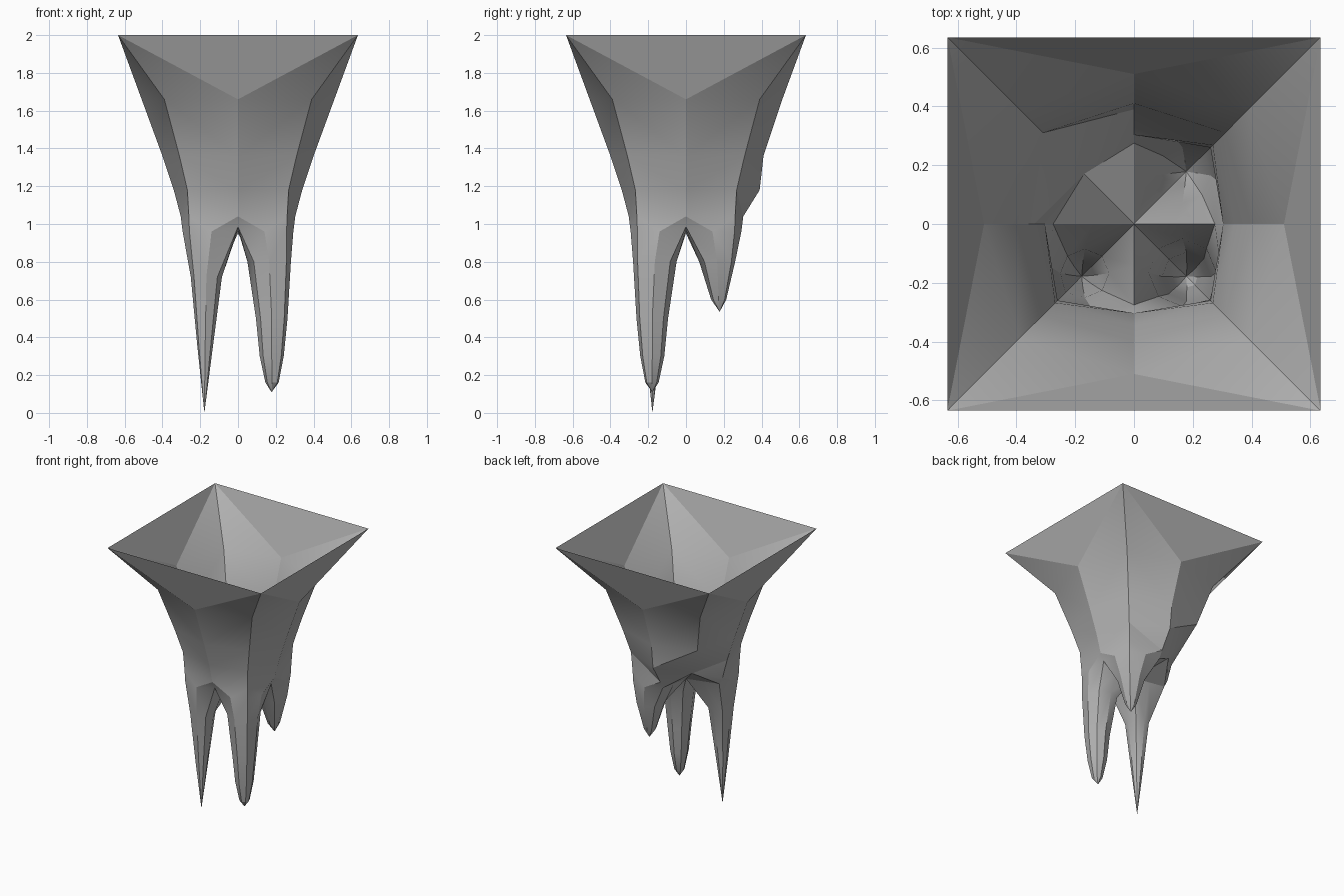
import bpy, bmesh, math
from mathutils import Vector

cube = bpy.data.objects.get("Cube")
if cube:
    bpy.data.objects.remove(cube)

stone = bpy.data.materials.new("grey_stone")
stone.use_nodes = True
COLOR = (0.45, 0.45, 0.45, 1)
stone.diffuse_color = COLOR
stone.node_tree.nodes["Principled BSDF"].inputs["Base Color"].default_value = COLOR

bm = bmesh.new()


def face(*points):
    bm.faces.new([bm.verts.new(p) for p in points])


def strip(upper, lower):
    """Quads between two rows of points."""
    for i in range(len(upper) - 1):
        face(upper[i], upper[i + 1], lower[i + 1], lower[i])


def fan_strip(upper, lower):
    """Two quarter rows (middle, corner, middle), folded along corner-to-middle lines."""
    for i in (0, 2):
        face(upper[i], upper[1], lower[i])
        face(upper[1], lower[1], lower[i])


# Funnel rows: height, distance of side middles, distance of corners
FUNNEL = [(2, 0.635, 0.635), (1.66, 0.51, 0.39), (1.36, 0.40, 0.31),
          (1.18, 0.34, 0.268), (1.04, 0.303, 0.26)]

# Legs by quadrant: rings of height, inner edge, outer edge; then tip height
LEGS = {
    (1, -1): ([(0.8, 0.05, 0.28), (0.5, 0.095, 0.262), (0.3, 0.115, 0.242),
               (0.16, 0.145, 0.215)], 0.11),
    (1, 1): ([(0.8, 0.07, 0.26), (0.6, 0.133, 0.213)], 0.535),
    (-1, -1): ([(0.72, 0.085, 0.25), (0.35, 0.133, 0.215)], 0.0),
    (-1, 1): None,
}


def side(direction, dist, z):
    """Point at the middle of one side; the back bulges near the break."""
    if direction == (0, 1) and z in (1.36, 1.18):
        dist = 0.41 if z > 1.2 else 0.39
    return Vector((direction[0] * dist, direction[1] * dist, z))


def leg_ring(sx, sy, z, inner, outer):
    """Eight-sided leg section with a sharper outer ridge."""
    mid, radius = (inner + outer) / 2, (outer - inner) / 2
    ring = []
    for k in range(8):
        a = math.radians(225 + 45 * k)
        r = radius * (1.12 if k == 4 else 1)
        ring.append(Vector((sx * (mid + r * math.cos(a)), sy * (mid + r * math.sin(a)), z)))
    return ring


centre = Vector((0, 0, 0.95))
for (sx, sy), leg in LEGS.items():
    dx, dy = (sx, 0), (0, sy)
    rows = [(side(dx, m, z), Vector((sx * c, sy * c, z)), side(dy, m, z)) for z, m, c in FUNNEL]
    a, b = side(dx, 0.275, 0.985), side(dy, 0.275, 0.985)
    a_half, b_half = side(dx, 0.14, 0.968), side(dy, 0.14, 0.968)

    # Funnel wall
    for upper, lower in zip(rows[:2], rows[1:3]):
        fan_strip(upper, lower)
    a36, k36, b36 = rows[2]
    a18, k18, b18 = rows[3]
    a04, k04, b04 = rows[4]

    if leg is None:
        # Broken leg closed by a sloping cap
        cap = Vector((sx * 0.17, sy * 0.17, 1.1))
        face(a36, k36, a18)
        face(k36, b36, b18)
        for m, low, arch, half in ((a18, a04, a, a_half), (b18, b04, b, b_half)):
            face(k36, m, cap)
            face(m, low, cap)
            face(low, arch, cap)
            face(cap, arch, half)
            face(cap, half, centre)
        continue

    # Shoulder of the leg
    fan_strip(rows[2], rows[3])
    fan_strip(rows[3], rows[4])
    ridge = Vector((sx * 0.257, sy * 0.257, 0.96))
    na = Vector((sx * 0.293, sy * 0.14, 0.96))
    nb = Vector((sx * 0.14, sy * 0.293, 0.96))
    for mid, arch, flank in ((a04, a, na), (b04, b, nb)):
        face(mid, flank, arch)
        face(mid, k04, flank)
        face(k04, ridge, flank)

    # Tapering leg
    rings, tip_z = leg
    previous = [centre, a_half, a, na, ridge, nb, b, b_half]
    for z, inner, outer in rings:
        ring = leg_ring(sx, sy, z, inner, outer)
        strip(previous + previous[:1], ring + ring[:1])
        previous = ring
    tip = Vector((sx * 0.178, sy * 0.178, tip_z))
    for k in range(8):
        face(previous[k], previous[(k + 1) % 8], tip)

bmesh.ops.remove_doubles(bm, verts=bm.verts, dist=0.001)
bmesh.ops.recalc_face_normals(bm, faces=bm.faces)
# Outer walls must face away from the axis
wall = max(bm.faces, key=lambda f: f.calc_center_median().z)
c = wall.calc_center_median()
if wall.normal.x * c.x + wall.normal.y * c.y < 0:
    bmesh.ops.reverse_faces(bm, faces=bm.faces)

mesh = bpy.data.meshes.new("hanging_rock")
bm.to_mesh(mesh)
bm.free()
mesh.materials.append(stone)
rock = bpy.data.objects.new("hanging_rock", mesh)
bpy.context.collection.objects.link(rock)
bpy.context.view_layer.objects.active = rock
rock.select_set(True)
bpy.ops.object.shade_smooth_by_angle(angle=math.radians(25))
